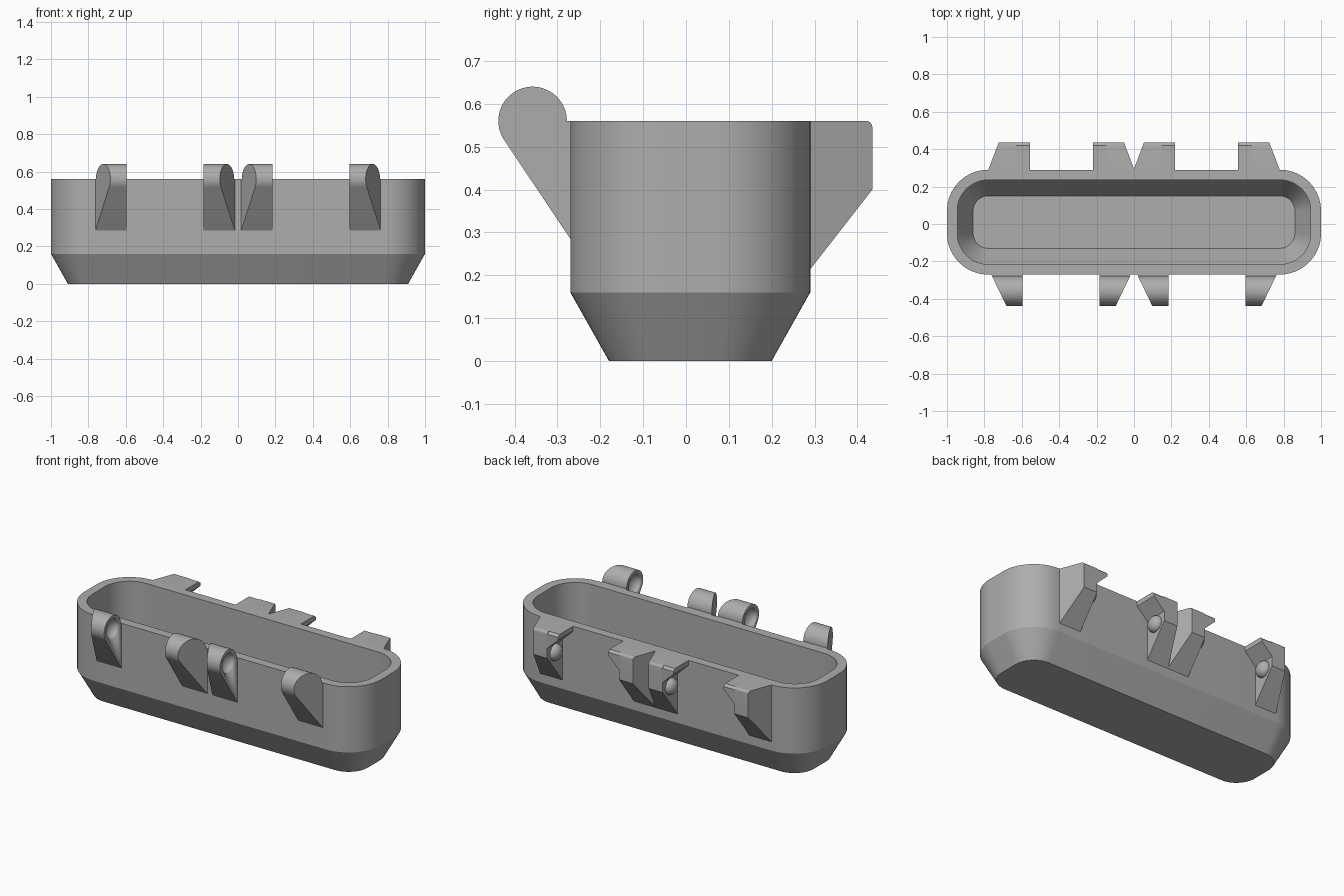
import bpy, bmesh
from math import sin, cos, pi, radians
from mathutils import Matrix

cube = bpy.data.objects.get("Cube")
if cube:
    bpy.data.objects.remove(cube, do_unlink=True)

GREY = (0.42, 0.42, 0.42, 1)
mat = bpy.data.materials.new("plain grey")
mat.use_nodes = True
mat.diffuse_color = GREY
mat.node_tree.nodes["Principled BSDF"].inputs["Base Color"].default_value = GREY


def finish(name, bm, smooth=True):
    bmesh.ops.recalc_face_normals(bm, faces=bm.faces)
    me = bpy.data.meshes.new(name)
    bm.to_mesh(me)
    bm.free()
    me.materials.append(mat)
    ob = bpy.data.objects.new(name, me)
    bpy.context.collection.objects.link(ob)
    if smooth:
        bpy.ops.object.select_all(action='DESELECT')
        ob.select_set(True)
        bpy.context.view_layer.objects.active = ob
        bpy.ops.object.shade_smooth_by_angle(angle=radians(25))
    return ob


def loft(name, rings):
    """Skin matching point loops in order and cap both ends."""
    bm = bmesh.new()
    loops = [[bm.verts.new(p) for p in ring] for ring in rings]
    n = len(loops[0])
    for a, b in zip(loops, loops[1:]):
        for i in range(n):
            j = (i + 1) % n
            bm.faces.new((a[i], a[j], b[j], b[i]))
    bm.faces.new(loops[0])
    bm.faces.new(loops[-1])
    return finish(name, bm)


def arc(cy, cz, r, a0, a1, n):
    return [(cy + r * cos(radians(a0 + (a1 - a0) * i / n)),
             cz + r * sin(radians(a0 + (a1 - a0) * i / n))) for i in range(n + 1)]


def rounded_ring(inset, z):
    r, hx, hy = 0.22 - inset, 1 - inset, 0.28 - inset
    pts = []
    for k, (sx, sy) in enumerate([(1, 1), (-1, 1), (-1, -1), (1, -1)]):
        pts += arc(sx * (hx - r), 0.01 + sy * (hy - r), r, 90 * k, 90 * k + 90, 16)
    return [(x, y, z) for x, y in pts]


def ball(name, x, y, z, r, squash):
    bm = bmesh.new()
    bmesh.ops.create_uvsphere(bm, u_segments=32, v_segments=16, radius=r)
    bmesh.ops.transform(bm, verts=bm.verts, matrix=Matrix.Translation((x, y, z))
                        @ Matrix.Diagonal((squash, 1, 1, 1)) @ Matrix.Rotation(pi / 2, 4, 'Y'))
    return finish(name, bm)


# Open tray with sloped lower walls, inside and out
loft("tray_body", [rounded_ring(0.09, 0), rounded_ring(0, 0.16), rounded_ring(0, 0.56),
                   rounded_ring(0.055, 0.56), rounded_ring(0.055, 0.19),
                   rounded_ring(0.14, 0.05)])

# Front knuckles: round heads on tapered arms
knuckle_profile = ([(-0.24, 0.285), (-0.24, 0.56)]
                   + arc(-0.358, 0.56, 0.08, 0, 214, 32) + [(-0.27, 0.285)])
# Rear lugs: wedges with a small rounded top corner
lug_profile = ([(0.26, 0.56)] + arc(0.42, 0.545, 0.015, 90, 0, 6)
               + [(0.435, 0.40), (0.287, 0.21), (0.26, 0.21)])

for side, s in (("left", 1), ("right", -1)):
    for place, d, k_flat, l_flat, h_flat in (("outer", 1, 0.595, 0.63, 0.557),
                                             ("inner", -1, 0.185, 0.147, 0.22)):
        tag = f"{side}_{place}"

        # Knuckle, flat on one flank and narrowing outward on the other
        def k_far(y):
            return k_flat + d * (0.168 + (y + 0.27) * 0.48)
        knuckle = loft(f"knuckle_{tag}",
                       [[(s * k_flat, y, z) for y, z in knuckle_profile],
                        [(s * k_far(y), y, z) for y, z in knuckle_profile]])

        # Shallow socket in the flat flank
        cutter = ball(f"socket_cutter_{tag}", s * k_flat, -0.358, 0.56, 0.058, 0.7)
        cutter.hide_render = True
        cutter.hide_viewport = True
        cut = knuckle.modifiers.new("socket", 'BOOLEAN')
        cut.operation = 'DIFFERENCE'
        cut.solver = 'EXACT'
        cut.object = cutter

        # Wedge lug
        def l_far(y):
            return l_flat + d * (0.15 - (y - 0.287) * 0.38)
        loft(f"lug_{tag}", [[(s * l_flat, y, z) for y, z in lug_profile],
                            [(s * l_far(y), y, z) for y, z in lug_profile]])

        # Overhanging hood with a sloped underside
        root = l_flat + d * 0.01
        hood = [(root, 0.56), (h_flat, 0.56), (h_flat, 0.53), (l_flat, 0.46), (root, 0.46)]
        back = [0.435, 0.435, 0.435, 0.435, 0.435]
        loft(f"hood_{tag}", [[(s * x, 0.26, z) for x, z in hood],
                             [(s * x, 0.42 if z > 0.55 else 0.43, z) for x, z in hood],
                             [(s * x, y, min(z, 0.547)) for (x, z), y in zip(hood, back)]])

        # Domed peg under the hood
        ball(f"peg_{tag}", s * l_flat, 0.36, 0.41, 0.05, 0.8)
